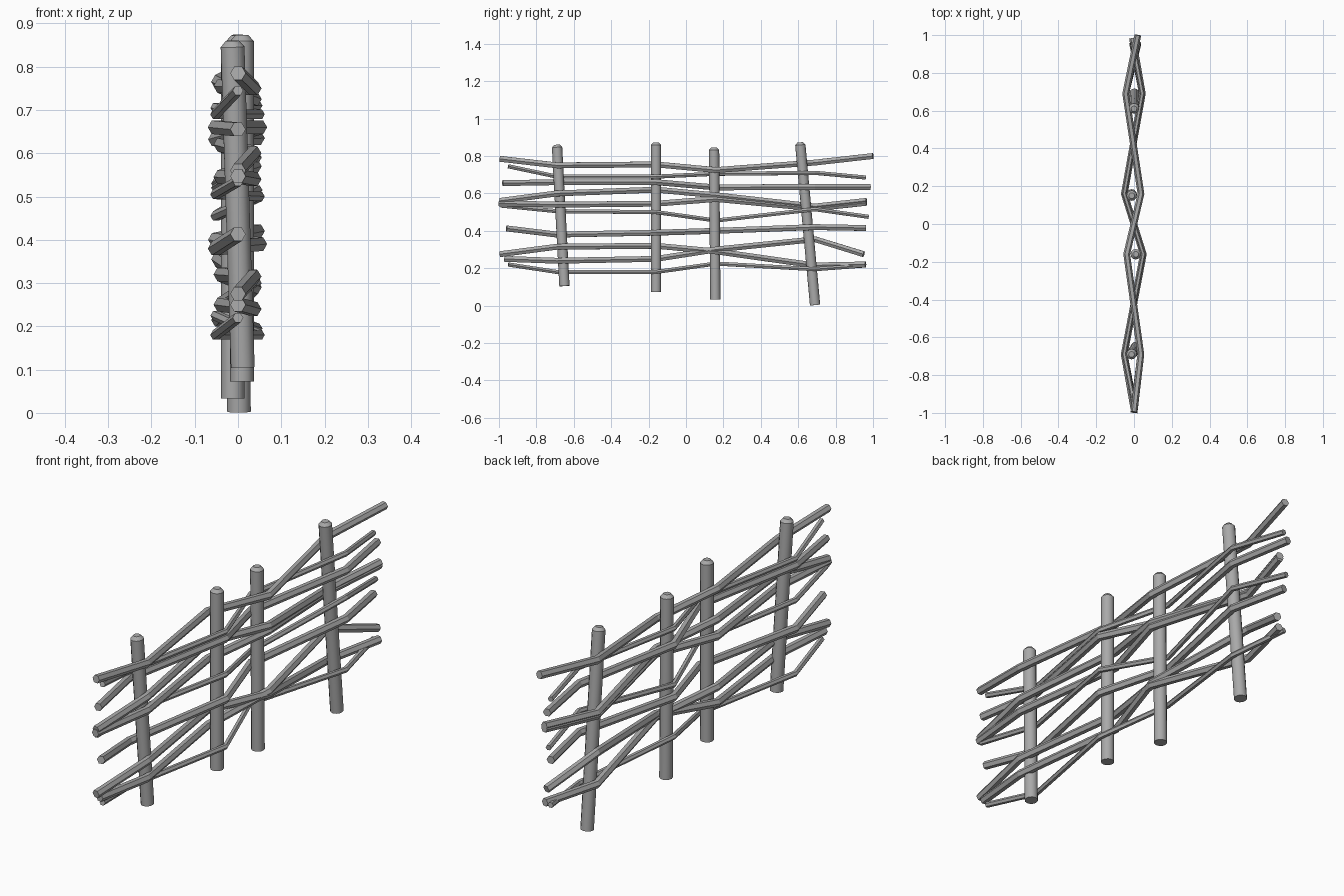
import bpy
from mathutils import Vector

cube = bpy.data.objects.get("Cube")
if cube:
    bpy.data.objects.remove(cube, do_unlink=True)

wood = bpy.data.materials.new("grey_wood")
wood.use_nodes = True
wood.diffuse_color = (0.4, 0.4, 0.4, 1)
wood.node_tree.nodes["Principled BSDF"].inputs["Base Color"].default_value = (0.4, 0.4, 0.4, 1)


def tube(name, points, radius, taper=None, resolution=1, smooth=False):
    """Bar along a polyline, with optional radius factor per point."""
    curve = bpy.data.curves.new(name, "CURVE")
    curve.dimensions = "3D"
    curve.bevel_depth = radius
    curve.bevel_resolution = resolution
    curve.use_fill_caps = True
    spline = curve.splines.new("POLY")
    spline.points.add(len(points) - 1)
    spline.use_smooth = smooth
    for i, p in enumerate(points):
        spline.points[i].co = (*p, 1)
        spline.points[i].radius = taper[i] if taper else 1
    obj = bpy.data.objects.new(name, curve)
    bpy.context.collection.objects.link(obj)
    bpy.ops.object.select_all(action="DESELECT")
    obj.select_set(True)
    bpy.context.view_layer.objects.active = obj
    bpy.ops.object.convert(target="MESH")
    obj = bpy.context.object
    obj.data.materials.clear()
    obj.data.materials.append(wood)
    if smooth:
        bpy.ops.object.shade_smooth_by_angle(angle=0.6)


# Upright posts with chamfered tops: foot x, y, z and top x, y, z
posts = [
    ((0.011, -0.65, 0.105), (-0.013, -0.69, 0.86)),
    ((0.009, -0.16, 0.073), (0.009, -0.16, 0.873)),
    ((-0.012, 0.157, 0.033), (-0.012, 0.15, 0.846)),
    ((0.002, 0.69, 0.003), (0, 0.61, 0.873)),
]
for n, (foot, top) in enumerate(posts, 1):
    foot, top = Vector(foot), Vector(top)
    shoulder = top + (foot - top).normalized() * 0.014
    tube(f"post_{n}", [foot, shoulder, top], 0.0275, (1, 1, 0.55), resolution=4, smooth=True)

# Woven rods: side at first post, radius, end y's, heights at ends and posts
THICK, THIN = 0.018, 0.0125
rods = [
    (1, THICK, -0.995, 1.0, (0.785, 0.75, 0.755, 0.725, 0.765, 0.80)),
    (-1, THIN, -0.95, 0.96, (0.745, 0.69, 0.69, 0.705, 0.71, 0.685)),
    (-1, THICK, -0.98, 0.985, (0.655, 0.66, 0.66, 0.632, 0.635, 0.635)),
    (1, THICK, -0.995, 0.965, (0.56, 0.60, 0.62, 0.59, 0.53, 0.56)),
    (1, THICK, -1.0, 0.965, (0.547, 0.54, 0.545, 0.57, 0.52, 0.55)),
    (-1, THIN, -0.99, 0.975, (0.535, 0.505, 0.50, 0.455, 0.515, 0.475)),
    (-1, THICK, -0.96, 0.96, (0.413, 0.38, 0.39, 0.40, 0.42, 0.415)),
    (1, THICK, -0.995, 0.96, (0.275, 0.315, 0.32, 0.29, 0.215, 0.22)),
    (1, THICK, -0.97, 0.95, (0.25, 0.24, 0.25, 0.30, 0.355, 0.275)),
    (-1, THIN, -0.95, 0.96, (0.22, 0.18, 0.18, 0.225, 0.195, 0.215)),
]
weave_y = (-0.69, -0.16, 0.16, 0.69)
for n, (side, radius, y0, y1, heights) in enumerate(rods, 1):
    points = [(0, y0, heights[0])]
    for i, y in enumerate(weave_y):
        sway = side * (-1) ** i
        points.append((posts[i][1][0] * 0.6 + 0.044 * sway, y, heights[i + 1]))
    points.append((0.006 + 0.014 * side, y1, heights[5]))
    tube(f"woven_rod_{n}", points, radius)
